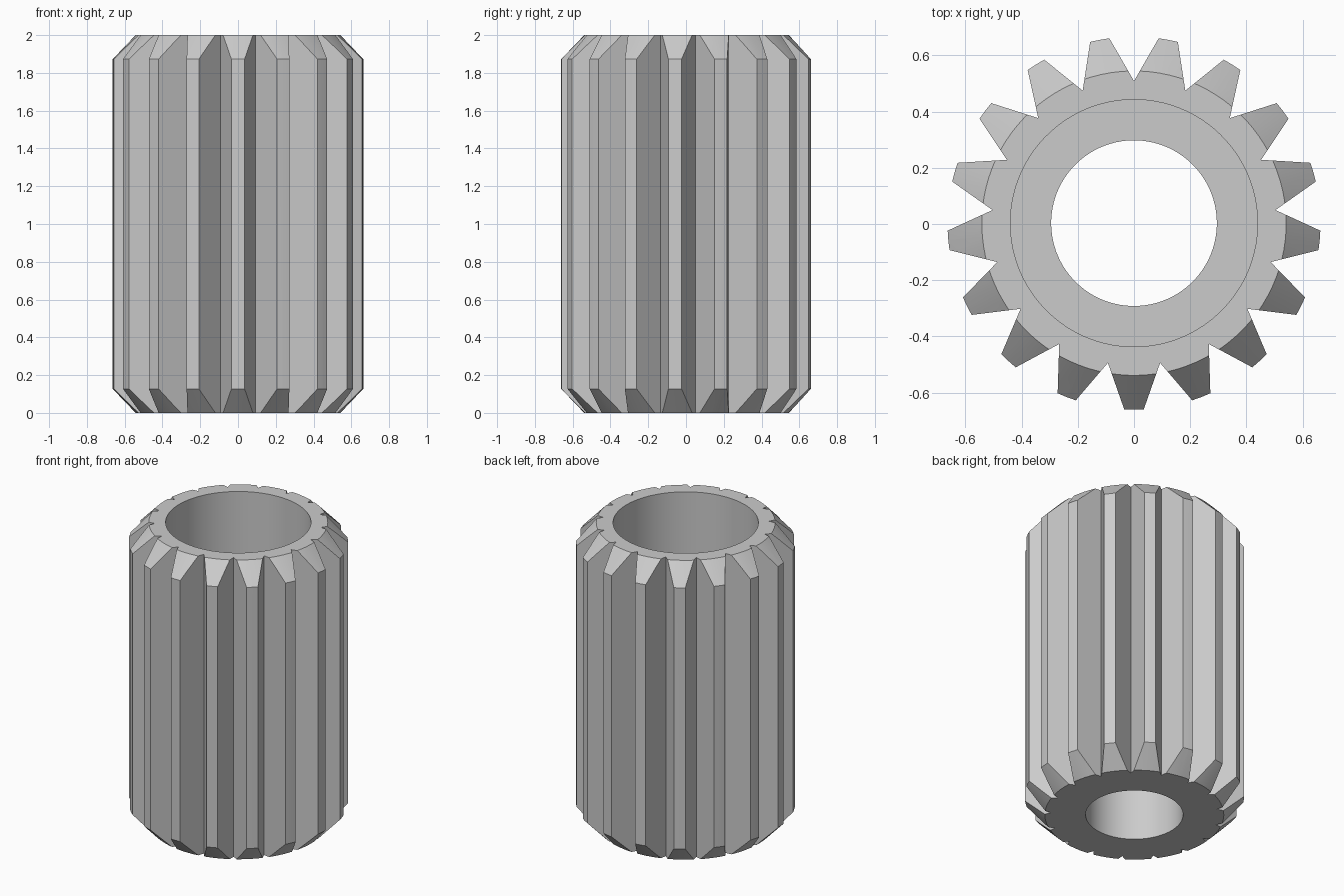
import bpy, bmesh, math
from mathutils import Matrix, Vector

if "Cube" in bpy.data.objects:
    bpy.data.objects.remove(bpy.data.objects["Cube"])

TEETH = 17
TIP_R, ROOT_R = 0.664, 0.506
TIP_HALF = math.radians(3.0)
HEIGHT = 2.0
CENTRE_Y = 0.003
PITCH = math.tau / TEETH

steel = bpy.data.materials.new("plain_grey")
steel.use_nodes = True
grey = (0.6, 0.6, 0.6, 1)
steel.diffuse_color = grey
steel.node_tree.nodes["Principled BSDF"].inputs["Base Color"].default_value = grey


def make_object(name, bm):
    bmesh.ops.recalc_face_normals(bm, faces=bm.faces)
    mesh = bpy.data.meshes.new(name)
    bm.to_mesh(mesh)
    bm.free()
    obj = bpy.data.objects.new(name, mesh)
    bpy.context.collection.objects.link(obj)
    mesh.materials.append(steel)
    return obj


def polar(radius, angle, z=0):
    return Vector((radius * math.cos(angle), radius * math.sin(angle) + CENTRE_Y, z))


# Toothed prism: sharp valleys, straight flanks, slightly rounded tips
bm = bmesh.new()
outline = []
for i in range(TEETH):
    mid = -math.pi / 2 + i * PITCH
    outline.append(polar(ROOT_R, mid - PITCH / 2, -0.1))
    outline += [polar(TIP_R, mid + TIP_HALF * t, -0.1) for t in (-1, 0, 1)]
base = bm.faces.new([bm.verts.new(p) for p in outline])
swept = bmesh.ops.extrude_face_region(bm, geom=[base])["geom"]
bmesh.ops.translate(bm, vec=(0, 0, HEIGHT + 0.2),
                    verts=[v for v in swept if isinstance(v, bmesh.types.BMVert)])
gear = make_object("pinion_gear", bm)

# Turned envelope: chamfered ends, stepped bore
profile = [(0.295, 0), (0.542, 0), (0.70, 0.165), (0.70, HEIGHT - 0.165),
           (0.542, HEIGHT), (0.44, HEIGHT), (0.44, 1.0), (0.295, 1.0)]
bm = bmesh.new()
STEPS = 96
rings = [[bm.verts.new(polar(r, math.tau * (s + 0.37) / STEPS, z)) for r, z in profile]
         for s in range(STEPS)]
for s in range(STEPS):
    a, b = rings[s], rings[(s + 1) % STEPS]
    for k in range(len(profile)):
        n = (k + 1) % len(profile)
        bm.faces.new((a[k], b[k], b[n], a[n]))
envelope = make_object("turning_envelope", bm)
envelope.hide_render = True

# Trim the teeth and cut the bore
trim = gear.modifiers.new("trim", "BOOLEAN")
trim.operation = "INTERSECT"
trim.solver = "EXACT"
trim.object = envelope
bpy.context.view_layer.objects.active = gear
gear.select_set(True)
bpy.ops.object.modifier_apply(modifier=trim.name)
bpy.data.objects.remove(envelope)

# Smooth turned surfaces, crisp tooth edges
bpy.ops.object.select_all(action="DESELECT")
gear.select_set(True)
bpy.ops.object.shade_smooth_by_angle(angle=math.radians(20))
